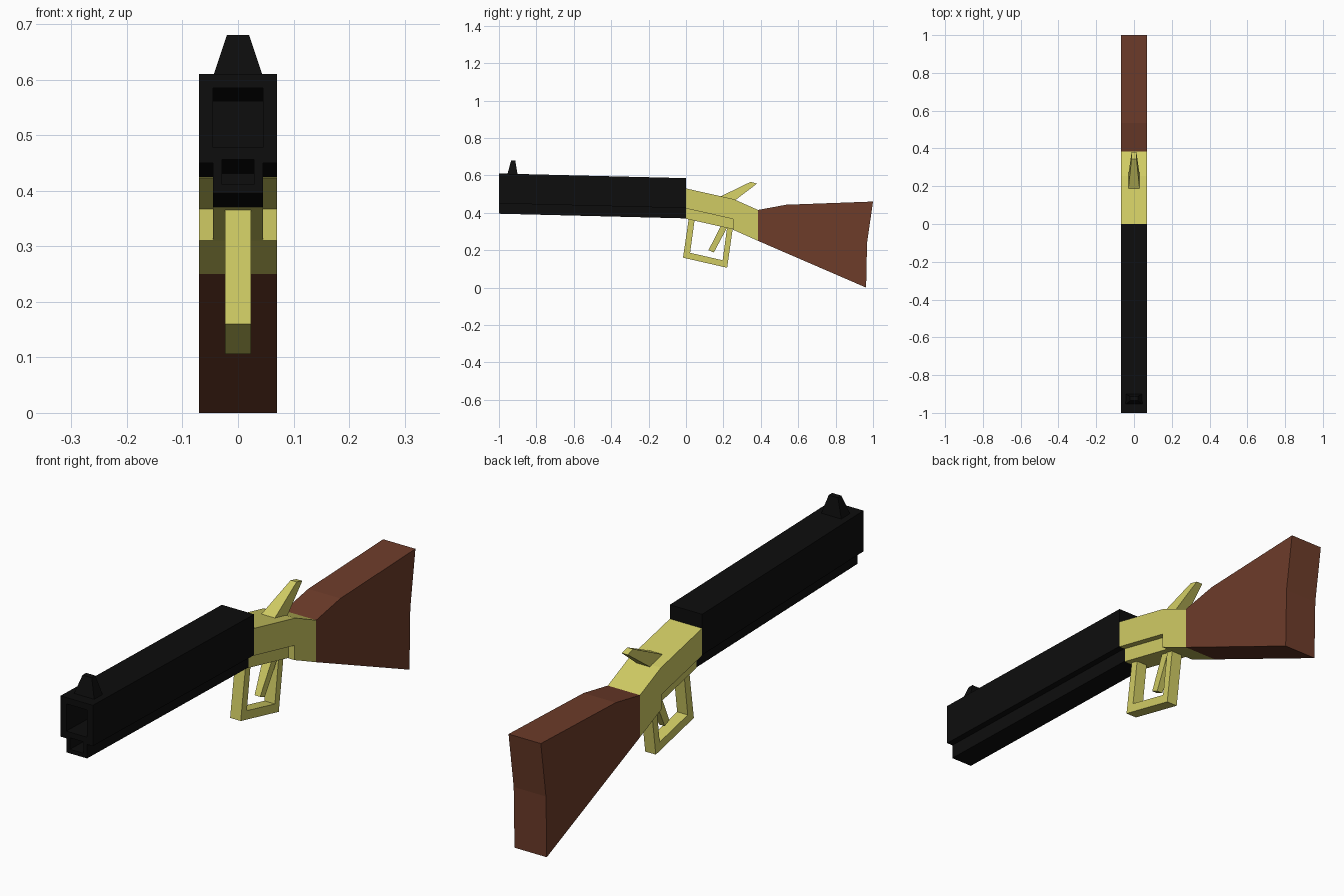
import bpy, bmesh

if "Cube" in bpy.data.objects:
    bpy.data.objects.remove(bpy.data.objects["Cube"])

def material(name, color):
    m = bpy.data.materials.new(name)
    m.diffuse_color = (*color, 1)
    m.use_nodes = True
    m.node_tree.nodes["Principled BSDF"].inputs["Base Color"].default_value = m.diffuse_color
    return m

BLACK = material("black_steel", (0.004, 0.004, 0.004))
BRASS = material("brass", (0.63, 0.60, 0.127))
WOOD = material("wood", (0.155, 0.045, 0.023))

def loft(name, loops, mat, ring=False):
    """Skin closed loops of equal length; cap the ends, or close into a ring."""
    bm = bmesh.new()
    rows = [[bm.verts.new(p) for p in loop] for loop in loops]
    n = len(rows[0])
    pairs = list(zip(rows, rows[1:]))
    if ring:
        pairs.append((rows[-1], rows[0]))
    else:
        bm.faces.new(rows[0])
        bm.faces.new(rows[-1])
    for a, b in pairs:
        for i in range(n):
            j = (i + 1) % n
            bm.faces.new((a[i], a[j], b[j], b[i]))
    bmesh.ops.recalc_face_normals(bm, faces=bm.faces)
    me = bpy.data.meshes.new(name)
    bm.to_mesh(me)
    bm.free()
    me.materials.append(mat)
    ob = bpy.data.objects.new(name, me)
    bpy.context.collection.objects.link(ob)
    return ob

def side_prism(name, profile, widths, mat):
    """Side (y, z) profile mirrored to both sides; widths is one or per-point half widths."""
    if not isinstance(widths, (list, tuple)):
        widths = [widths] * len(profile)
    return loft(name, [[(s * w, y, z) for (y, z), w in zip(profile, widths)]
                       for s in (-1, 1)], mat)

DROP = 0.025  # fall of the barrel over its one-unit length

def sloped_bar(name, section, y0, y1, mat):
    return loft(name, [[(x, y, z - DROP * (y + 1)) for x, z in section]
                       for y in (y0, y1)], mat)

def mirrored(half):
    return half + [(-x, z) for x, z in reversed(half)]

# Barrel with magazine tube below, hollowed by two square bores
barrel = sloped_bar("barrel", mirrored([(0.07, 0.61), (0.07, 0.45), (0.045, 0.45),
                                        (0.045, 0.395)]), -1, 0, BLACK)
for name, w, lo, hi in (("barrel_bore", 0.045, 0.478, 0.585),
                        ("tube_bore", 0.029, 0.411, 0.456)):
    cutter = sloped_bar(name, mirrored([(w, hi), (w, lo)]), -1.05, -0.01, BLACK)
    mod = barrel.modifiers.new(name, 'BOOLEAN')
    mod.operation = 'DIFFERENCE'
    mod.solver = 'EXACT'
    mod.object = cutter
    bpy.context.view_layer.objects.active = barrel
    bpy.ops.object.modifier_apply(modifier=name)
    bpy.data.objects.remove(cutter)

# Front sight
side_prism("front_sight", [(-0.955, 0.605), (-0.9, 0.603), (-0.913, 0.68), (-0.935, 0.68)],
           [0.045, 0.045, 0.02, 0.02], BLACK)

# Receiver and its narrower lower block
side_prism("receiver", [(0, 0.53), (0.255, 0.473), (0.385, 0.415), (0.385, 0.25),
                        (0.25, 0.31), (0.25, 0.367), (0, 0.423)], 0.07, BRASS)
side_prism("receiver_lower", [(0, 0.43), (0.25, 0.38), (0.25, 0.312), (0, 0.368)],
           0.045, BRASS)

# Hammer
side_prism("hammer", [(0.18, 0.485), (0.26, 0.465), (0.38, 0.556), (0.345, 0.565)],
           [0.03, 0.03, 0.013, 0.013], BRASS)

# Lever loop around the trigger
outer = [(0.015, 0.37), (-0.016, 0.16), (0.22, 0.106), (0.25, 0.317)]
inner = [(0.046, 0.362), (0.022, 0.186), (0.196, 0.146), (0.22, 0.324)]
w = 0.023
loft("lever_loop", [[(s, y, z) for y, z in p]
                    for p, s in ((outer, -w), (outer, w), (inner, w), (inner, -w))],
     BRASS, ring=True)

# Trigger
side_prism("trigger", [(0.187, 0.33), (0.222, 0.325), (0.149, 0.188), (0.12, 0.2)],
           [0.02, 0.02, 0.012, 0.012], BRASS)

# Stock
side_prism("stock", [(0.385, 0.415), (0.535, 0.443), (1.0, 0.46), (0.968, 0.24),
                     (0.963, 0.0), (0.385, 0.25)], 0.07, WOOD)
